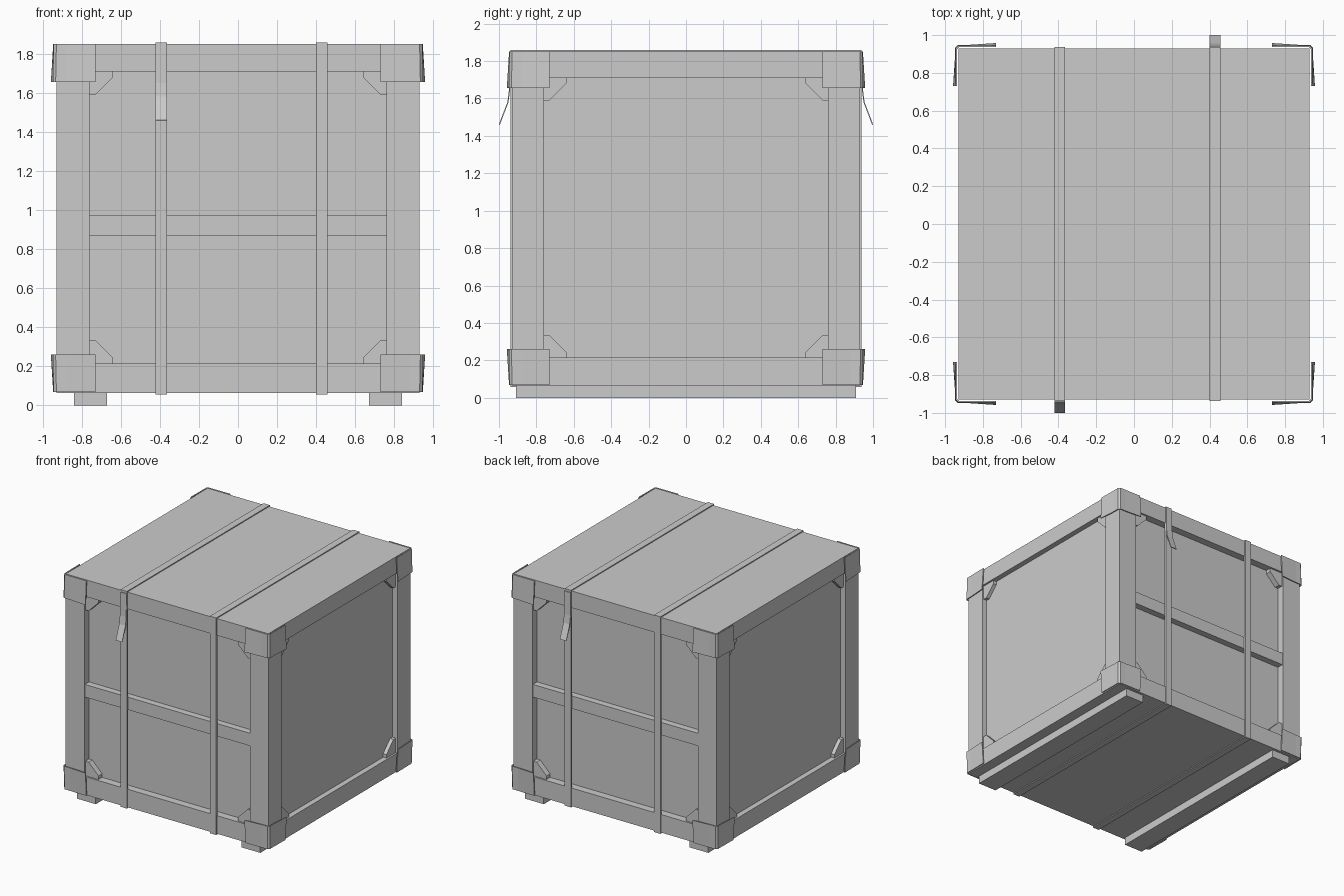
import bpy
import bmesh
from math import pi
from mathutils import Matrix, Vector

old = bpy.data.objects.get("Cube")
if old:
    bpy.data.objects.remove(old, do_unlink=True)

GREY = (0.6, 0.6, 0.6, 1)
mat = bpy.data.materials.new("plain grey")
mat.use_nodes = True
mat.diffuse_color = GREY
mat.node_tree.nodes["Principled BSDF"].inputs["Base Color"].default_value = GREY

HALF = 0.93              # half width of the crate
INNER = 0.76             # inner edge of the corner posts
BASE_Z, SILL_Z, HEAD_Z, TOP_Z = 0.065, 0.215, 1.71, 1.85
SIDES = (-1, 1)


def finish(name, bm):
    bmesh.ops.recalc_face_normals(bm, faces=bm.faces)
    mesh = bpy.data.meshes.new(name)
    bm.to_mesh(mesh)
    bm.free()
    mesh.materials.append(mat)
    obj = bpy.data.objects.new(name, mesh)
    bpy.context.collection.objects.link(obj)
    return obj


def box(name, low, high):
    low, high = Vector(low), Vector(high)
    bm = bmesh.new()
    bmesh.ops.create_cube(bm, size=1)
    bmesh.ops.scale(bm, vec=high - low, verts=bm.verts)
    bmesh.ops.translate(bm, vec=(low + high) / 2, verts=bm.verts)
    return finish(name, bm)


def prism(name, outline, offset):
    """Extrude a flat outline along an offset vector."""
    bm = bmesh.new()
    face = bm.faces.new([bm.verts.new(p) for p in outline])
    grown = bmesh.ops.extrude_face_region(bm, geom=[face], use_keep_orig=True)
    moved = [g for g in grown["geom"] if isinstance(g, bmesh.types.BMVert)]
    bmesh.ops.translate(bm, vec=offset, verts=moved)
    return finish(name, bm)


def sheet(name, rows, thickness, offset):
    """Skin rows of points and give the skin a thickness."""
    bm = bmesh.new()
    grid = [[bm.verts.new(p) for p in row] for row in rows]
    for a, b in zip(grid, grid[1:]):
        for i in range(len(a) - 1):
            bm.faces.new((a[i], a[i + 1], b[i + 1], b[i]))
    obj = finish(name, bm)
    mod = obj.modifiers.new("thickness", "SOLIDIFY")
    mod.thickness, mod.offset = thickness, offset
    return obj


# Crate body: lid, base, recessed panels and corner posts
box("lid", (-HALF, -HALF, HEAD_Z), (HALF, HALF, TOP_Z))
box("base", (-HALF, -HALF, BASE_Z), (HALF, HALF, SILL_Z))
PANEL_X, PANEL_Y = 0.885, 0.867
box("panels", (-PANEL_X, -PANEL_Y, SILL_Z), (PANEL_X, PANEL_Y, HEAD_Z))
for sx in SIDES:
    for sy in SIDES:
        box("corner_post", (min(sx * INNER, sx * HALF), min(sy * INNER, sy * HALF), SILL_Z),
            (max(sx * INNER, sx * HALF), max(sy * INNER, sy * HALF), HEAD_Z))

# Middle rails on the front and back
for s in SIDES:
    ys = sorted((s * 0.85, s * 0.922))
    box("middle_rail", (-INNER, ys[0], 0.87), (INNER, ys[1], 0.975))

# Skids below
for s in SIDES:
    xs = sorted((s * 0.67, s * 0.84))
    box("skid", (xs[0], -0.908, 0), (xs[1], 0.908, BASE_Z))

# Gussets in the corners of all four panels
GUSSET = [(0, 0), (0.12, 0), (0.12, 0.03), (0.03, 0.12), (0, 0.12)]
for turn in range(4):
    rot = Matrix.Rotation(turn * pi / 2, 4, "Z")
    depth = PANEL_X if turn % 2 else PANEL_Y
    for sx in SIDES:
        for z, sz in ((SILL_Z, 1), (HEAD_Z, -1)):
            outline = [rot @ Vector((sx * (INNER - u), -depth, z + sz * v)) for u, v in GUSSET]
            prism("gusset", outline, rot @ Vector((0, depth - 0.915, 0)))

# Bent sheet brackets wrapping the eight corners, flared at their free ends
for sx in SIDES:
    for sy in SIDES:
        for edge_z, free_z in ((TOP_Z, 1.655), (BASE_Z + 0.003, 0.26)):
            rows = []
            for z, gap, flare in ((edge_z, 0.01, 0.012), (free_z, 0.014, 0.024)):
                out, end = HALF + gap, HALF + flare
                path = [(0.73, end), (0.88, out), (out - 0.012, out),
                        (out, out - 0.012), (out, 0.88), (end, 0.73)]
                rows.append([(sx * x, sy * y, z) for x, y in path])
            sheet("corner_bracket", rows, 0.008, 0)

# Two straps around the crate, each with a loose tail, one in front and one behind
STRAP = 0.008
for x, side in ((-0.393, -1), (0.428, 1)):
    wide = (x - 0.029, x + 0.029)
    loop = [(-HALF, BASE_Z), (HALF, BASE_Z), (HALF, TOP_Z), (-HALF, TOP_Z)]
    for (y0, z0), (y1, z1) in zip(loop, loop[1:] + loop[:1]):
        low = (wide[0], min(y0, y1) - STRAP, min(z0, z1) - STRAP)
        high = (wide[1], max(y0, y1) + STRAP, max(z0, z1) + STRAP)
        box("strap", low, high)
    tail = [(0.94, 1.84), (0.943, 1.65), (0.952, 1.58), (0.998, 1.46)]
    sheet("strap_tail", [[(w, side * y, z) for w in wide] for y, z in tail], 0.006, 0)
